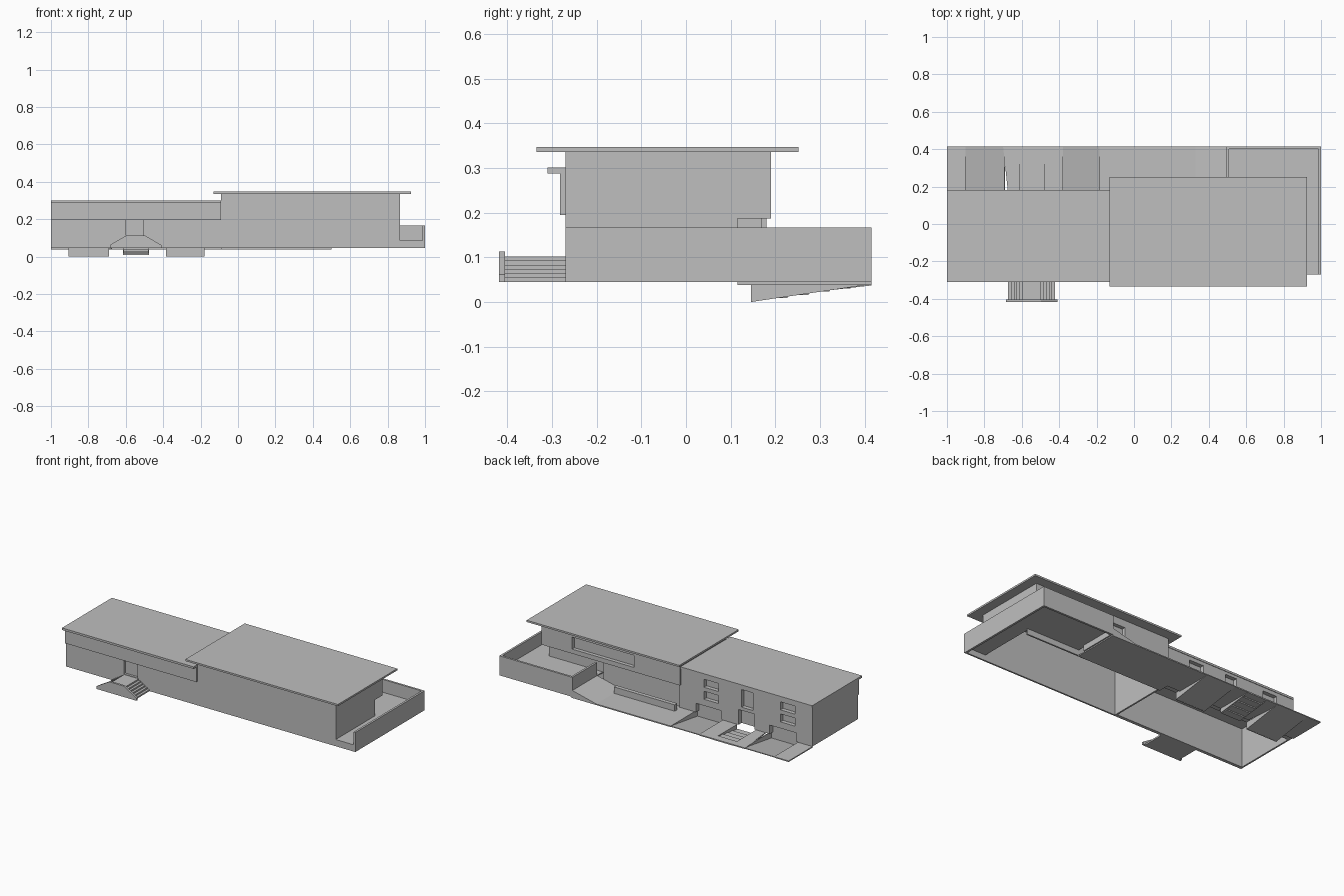
import bpy
import bmesh
from mathutils import Vector

if "Cube" in bpy.data.objects:
    bpy.data.objects.remove(bpy.data.objects["Cube"], do_unlink=True)

GREY = (0.52, 0.52, 0.52, 1)
concrete = bpy.data.materials.new("plain_grey")
concrete.use_nodes = True
concrete.diffuse_color = GREY
concrete.node_tree.nodes["Principled BSDF"].inputs["Base Color"].default_value = GREY


def prism(name, points, axis, low, high):
    """Extrude a flat outline along an axis; outline is (y,z), (x,z) or (x,y)."""
    def place(p, d):
        return {"x": (d, p[0], p[1]), "y": (p[0], d, p[1]), "z": (p[0], p[1], d)}[axis]
    bm = bmesh.new()
    a = [bm.verts.new(place(p, low)) for p in points]
    b = [bm.verts.new(place(p, high)) for p in points]
    bm.faces.new(a)
    bm.faces.new(b)
    for i in range(len(points)):
        j = (i + 1) % len(points)
        bm.faces.new((a[i], a[j], b[j], b[i]))
    bmesh.ops.recalc_face_normals(bm, faces=bm.faces)
    mesh = bpy.data.meshes.new(name)
    bm.to_mesh(mesh)
    bm.free()
    mesh.materials.append(concrete)
    ob = bpy.data.objects.new(name, mesh)
    bpy.context.scene.collection.objects.link(ob)
    return ob


def box(name, x, y, z):
    return prism(name, [(x[0], y[0]), (x[1], y[0]), (x[1], y[1]), (x[0], y[1])], "z", *z)


def cut(ob, x, y, z):
    """Cut a box-shaped opening or recess."""
    cutter = box("cutter", x, y, z)
    mod = ob.modifiers.new("opening", "BOOLEAN")
    mod.operation, mod.solver, mod.object = "DIFFERENCE", "EXACT", cutter
    bpy.context.view_layer.objects.active = ob
    bpy.ops.object.modifier_apply(modifier=mod.name)
    bpy.data.objects.remove(cutter, do_unlink=True)


BASE, T = 0.045, 0.01
FRONT, BACK, EDGE = -0.27, 0.18, 0.415
MID, END = -0.09, 0.865
RAMPS = [(-0.905, -0.69), (-0.385, -0.18)]

# Low wing: shell, fascia band and roof
wing_front = box("wing_front_wall", (-1, MID), (FRONT, FRONT + 0.02), (BASE, 0.295))
cut(wing_front, (-0.6, -0.505), (FRONT - 0.02, FRONT + 0.015), (0.105, 0.2))
box("wing_end_wall", (-1, -1 + T), (FRONT, BACK), (BASE, 0.295))
box("wing_fascia", (-1, MID), (-0.282, FRONT), (0.195, 0.295))
box("wing_roof", (-1, MID), (-0.31, BACK + 0.003), (0.288, 0.301))

# Wing back wall with windows, door recess and garage openings
wing_back = box("wing_back_wall", (-1 + T, MID), (0.145, BACK), (BASE, 0.29))
for x in (-0.83, -0.3):
    for z in (0.165, 0.24):
        cut(wing_back, (x - 0.05, x + 0.05), (0.155, 0.2), (z - 0.025, z + 0.025))
cut(wing_back, (-0.6, -0.49), (0.15, 0.2), (0.03, 0.14))
cut(wing_back, (-0.59, -0.51), (0.155, 0.2), (0.16, 0.27))

# Garage ramps sinking toward the wing
for left, right in RAMPS:
    cut(wing_back, (left + 0.015, right - 0.015), (0.13, 0.2), (0.03, 0.1))
    box("garage_door", (left, right), (0.145, 0.15), (0, 0.1))
    prism("garage_ramp", [(0.145, 0), (EDGE, 0.04), (EDGE, BASE), (0.145, 0.005)], "x", left, right)
    for x in (left, right - 0.005):
        prism("ramp_side_wall", [(0.145, 0), (EDGE, 0.04), (EDGE, BASE), (0.145, BASE)], "x", x, x + 0.005)

# Ground strips between the ramps
strips = [
    [(-1, BACK), (-0.905, BACK), (-0.905, EDGE), (-1, EDGE)],
    [(-0.675, BACK), (-0.61, BACK), (-0.61, EDGE), (-0.7, EDGE)],
    [(-0.48, BACK), (-0.385, BACK), (-0.385, EDGE), (-0.48, EDGE)],
    [(-0.18, BACK), (MID, BACK), (MID, 0.115), (0.5, 0.115), (0.5, EDGE), (-0.18, EDGE)],
]
for outline in strips:
    prism("ground_strip", outline, "z", 0.038, BASE)

# Sunken steps to the rear door
STEPS = 5
for i in range(STEPS):
    depth = (EDGE - BACK) / STEPS
    y = EDGE - depth * (i + 1)
    z = BASE - 0.007 * i
    box("rear_step", (-0.61, -0.48), (y, y + depth), (z - 0.008, z))
for x in (-0.615, -0.48):
    prism("rear_step_side", [(BACK, 0.01), (EDGE, 0.037), (EDGE, BASE), (BACK, BASE)], "x", x, x + 0.005)

# Tall block: shell, overhanging rear storey and roof
box("block_front_wall", (MID, END), (FRONT, FRONT + T), (BASE, 0.34))
box("block_inner_wall", (MID, MID + T), (FRONT, BACK), (BASE, 0.34))
box("block_end_wall", (END - T, END), (FRONT, 0.115), (0.08, 0.34))
box("block_end_upper_wall", (END - T, END), (0.115, 0.19), (0.19, 0.34))
rear = box("block_rear_upper_wall", (MID, END), (0.16, 0.19), (0.19, 0.34))
cut(rear, (0.225, 0.655), (0.167, 0.2), (0.215, 0.29))
box("block_soffit", (MID, END), (0.105, 0.19), (0.187, 0.193))
box("block_rear_lower_wall", (0.45, END), (0.105, 0.115), (BASE, 0.19))
box("block_rear_lower_bay", (MID, 0.45), (0.16, 0.17), (BASE, 0.19))
box("block_bay_return", (0.44, 0.45), (0.115, 0.17), (BASE, 0.19))
box("block_roof", (-0.13, 0.925), (-0.335, 0.252), (0.336, 0.347))

# Patio bench and sloped path up to the terrace
box("patio_bench", (MID, 0.33), (0.215, 0.24), (BASE, 0.085))
prism("sloped_path", [(0.33, BASE), (0.495, BASE), (0.495, 0.085)], "y", 0.17, EDGE)

# Terrace wrapping the end and rear corner
box("terrace_side_floor", (END - T, 1), (FRONT, 0.115), (0.08, 0.087))
box("terrace_rear_floor", (0.495, 1), (0.115, EDGE), (0.08, 0.087))
box("terrace_outer_wall", (0.987, 1), (FRONT, EDGE), (BASE, 0.167))
box("terrace_rear_wall", (0.495, 1), (EDGE - 0.013, EDGE), (BASE, 0.167))
box("terrace_inner_wall", (0.495, 0.508), (0.17, EDGE), (BASE, 0.167))
box("terrace_front_wall", (END, 1), (FRONT, FRONT + T), (BASE, 0.087))

# Front entrance: landing, steps to both sides and a front parapet
CX, COUNT = -0.5475, 6
for i in range(COUNT):
    half = 0.125 - 0.015 * i
    z = BASE + 0.0095 * i
    box("entrance_step", (CX - half, CX + half), (-0.406, FRONT), (z, z + 0.0095))
half_outline = [(0.138, BASE), (0.138, 0.062), (0.05, 0.113)]
outline = [(CX + x, z) for x, z in half_outline]
outline += [(CX - x, z) for x, z in reversed(half_outline)]
prism("entrance_parapet", outline, "y", -0.418, -0.405)
